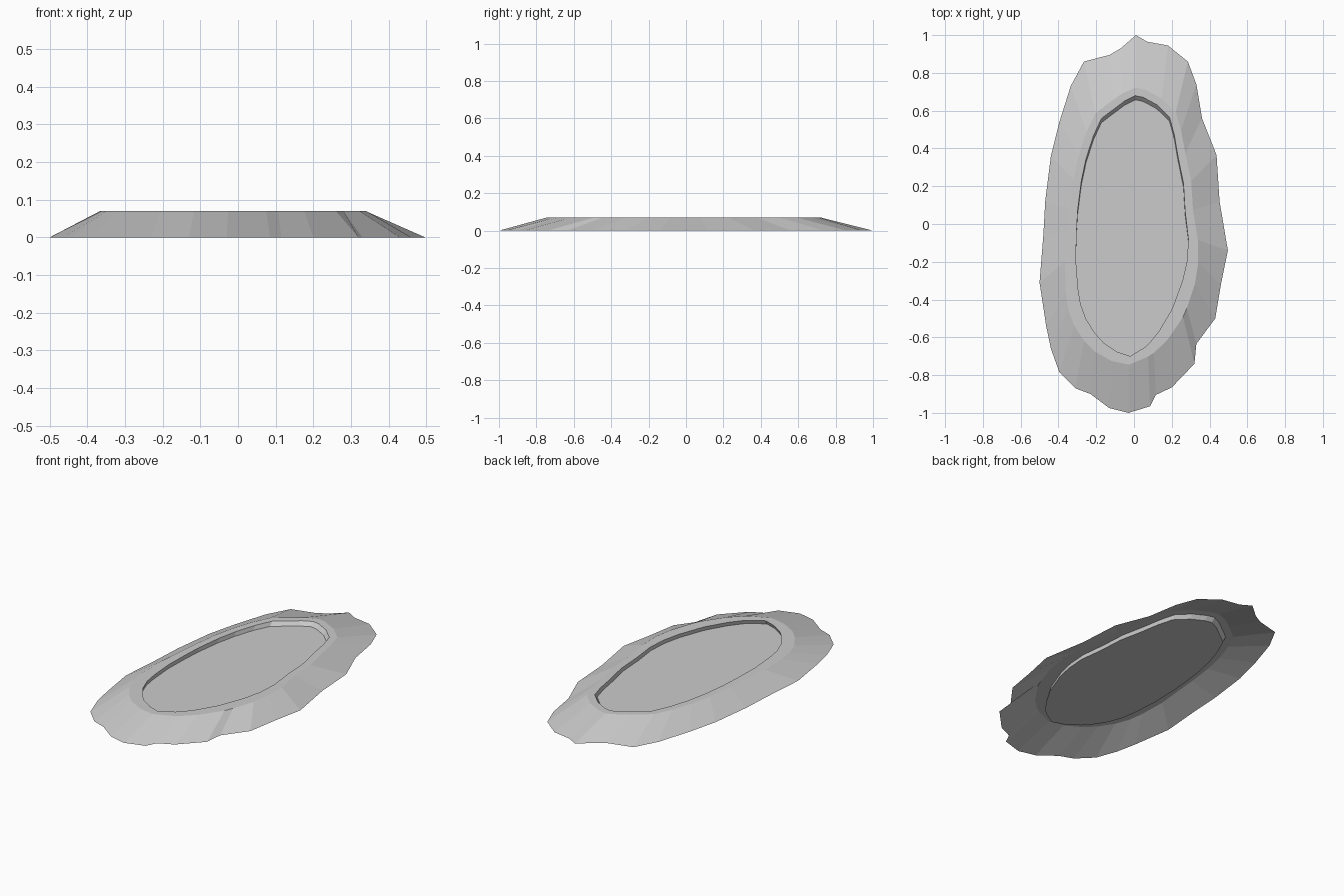
import bpy, bmesh, math

if "Cube" in bpy.data.objects:
    bpy.data.objects.remove(bpy.data.objects["Cube"])

# ragged ground outline of the bank, clockwise from the back
OUTER = [(0.01, 1.0), (0.07, .965), (.18, .945), (.285, .86), (.33, .74), (.36, .56),
         (.437, .365), (.453, .12), (.497, -.14), (.46, -.32), (.43, -.5), (.33, -.635),
         (.32, -.74), (.2, -.865), (.115, -.905), (.085, -.965), (-.03, -1.0),
         (-.13, -.975), (-.23, -.9), (-.31, -.87), (-.395, -.785), (-.44, -.66),
         (-.465, -.54), (-.5, -.31), (-.48, -.06), (-.47, .12), (-.44, .36),
         (-.395, .54), (-.335, .73), (-.265, .86), (-.13, .895), (-.07, .93)]
# opening at the inner lip
LIP = [(0, .68), (.1, .645), (.2, .55), (.22, .4), (.26, .23), (.27, .05), (.29, -.12),
       (.27, -.25), (.22, -.4), (.13, -.57), (.06, -.65), (-.02, -.7), (-.1, -.67),
       (-.18, -.61), (-.275, -.46), (-.305, -.24), (-.3, 0), (-.28, .22), (-.23, .42),
       (-.18, .55), (-.08, .625)]
TOP, WATER = .07, .048


def polar(p):
    return math.atan2(p[0], p[1] / 2) % math.tau, math.hypot(p[0], p[1] / 2)


def resample(loop, angles):
    """Loop points at the given stretched polar angles."""
    pol = sorted(polar(p) for p in loop)
    pol = [(pol[-1][0] - math.tau, pol[-1][1])] + pol + [(pol[0][0] + math.tau, pol[0][1])]
    out = []
    for a in angles:
        for (a0, r0), (a1, r1) in zip(pol, pol[1:]):
            if a0 <= a <= a1:
                r = r0 + (r1 - r0) * (a - a0) / (a1 - a0)
                out.append((r * math.sin(a), 2 * r * math.cos(a)))
                break
    return out


def make_object(name, rings, cap=False):
    bm = bmesh.new()
    loops = [[bm.verts.new((x, y, z)) for x, y in pts] for pts, z in rings]
    for a, b in zip(loops, loops[1:]):
        for i in range(len(a)):
            j = (i + 1) % len(a)
            bm.faces.new((a[j], a[i], b[i], b[j]))
    if cap:
        bm.faces.new(loops[-1][::-1])
    mesh = bpy.data.meshes.new(name)
    bm.to_mesh(mesh)
    bm.free()
    bpy.context.collection.objects.link(bpy.data.objects.new(name, mesh))


lip = resample(LIP, [polar(p)[0] for p in OUTER])
# crest is the lip pushed outwards, wider at the front corners
crest = []
for x, y in lip:
    nx, ny = x * 4, y
    n = math.hypot(nx, ny)
    a = polar((x, y))[0]
    w = .042 + (.03 * abs(math.sin(2 * a)) if y < 0 else 0)
    crest.append((x + w * nx / n, y + w * ny / n))
# wall foot is the lip shifted forwards, mostly at the back
foot = [(x, y - (.022 if y > 0 else .01)) for x, y in lip]

# sloped bank with flat crest and inner wall
make_object("pond_bank", [(OUTER, 0), (crest, TOP), (lip, TOP), (foot, WATER)])
# flat water surface
make_object("water_surface", [(foot, WATER)], cap=True)
